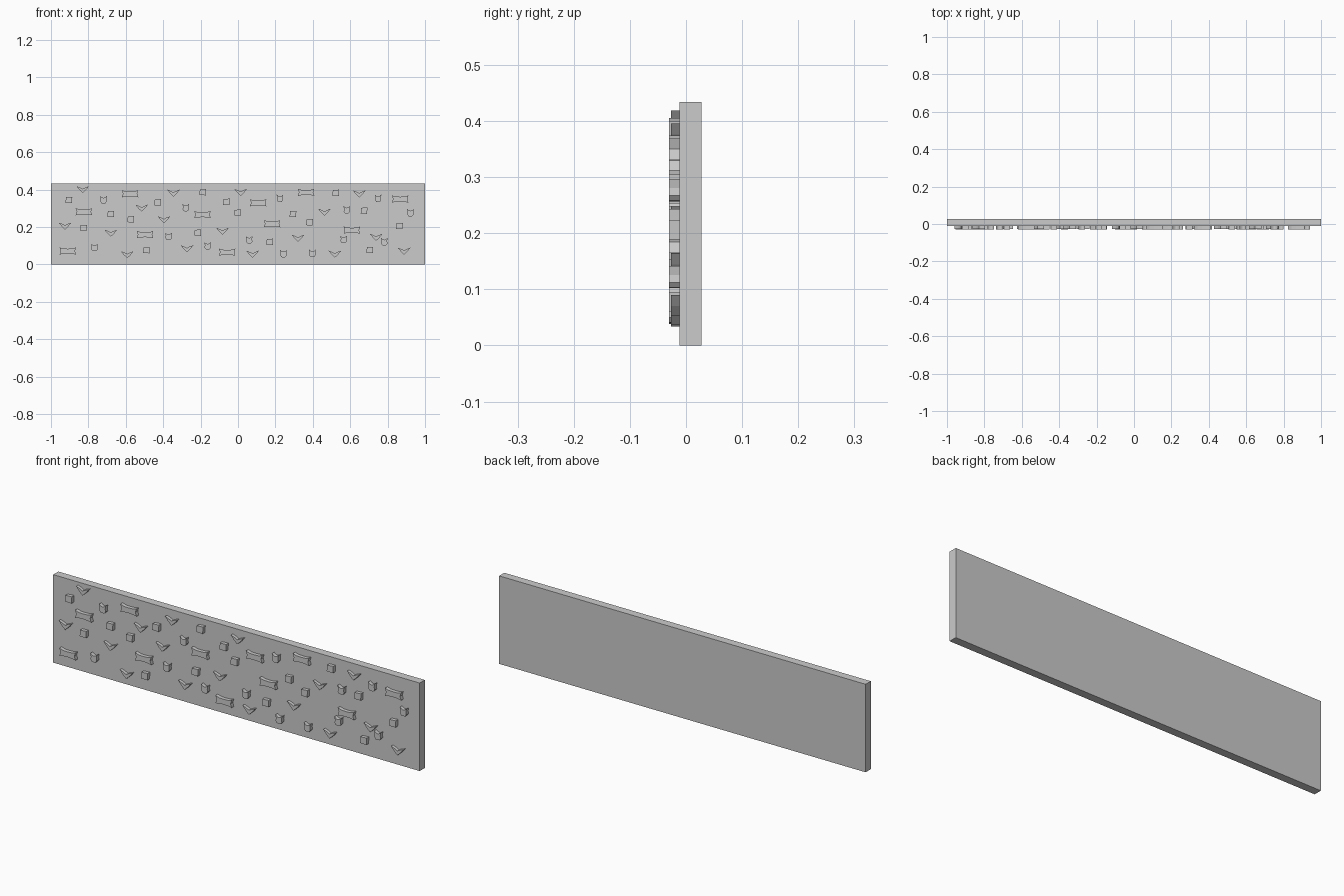
import bpy, bmesh

FACE_Y = -0.012   # front face of the slab


def make_object(name, bm):
    bmesh.ops.recalc_face_normals(bm, faces=bm.faces)
    mesh = bpy.data.meshes.new(name)
    bm.to_mesh(mesh)
    bm.free()
    obj = bpy.data.objects.new(name, mesh)
    bpy.context.collection.objects.link(obj)
    return obj


def box(name, x0, x1, y0, y1, z0, z1):
    bm = bmesh.new()
    bmesh.ops.create_cube(bm, size=1)
    for v in bm.verts:
        v.co = ((x0 + x1) / 2 + v.co.x * (x1 - x0),
                (y0 + y1) / 2 + v.co.y * (y1 - y0),
                (z0 + z1) / 2 + v.co.z * (z1 - z0))
    return make_object(name, bm)


def raised_studs(name, profile, places, front_y):
    """Extrude one outline from the slab face at every (x, z) place."""
    bm = bmesh.new()
    for cx, cz in places:
        front = [bm.verts.new((cx + x, front_y, cz + z)) for x, z in profile]
        back = [bm.verts.new((cx + x, FACE_Y, cz + z)) for x, z in profile]
        bm.faces.new(front)
        bm.faces.new(back[::-1])
        n = len(profile)
        for i in range(n):
            j = (i + 1) % n
            bm.faces.new((front[i], back[i], back[j], front[j]))
    return make_object(name, bm)


def mirrored(half):
    """Complete a right-half outline (top to bottom) across x = 0."""
    return half + [(-x, z) for x, z in reversed(half) if x > 0]


# Backing slab
box("slab", -1, 1, FACE_Y, 0.028, 0, 0.434)

# V-shaped studs
chevron = mirrored([(0, 0.001), (0.012, 0.008), (0.034, 0.016),
                    (0.018, -0.004), (0, -0.021)])
raised_studs("chevron_studs", chevron, [
    (-.83, .403), (-.925, .208), (-.68, .17), (-.515, .304), (-.345, .384),
    (-.396, .242), (-.592, .055), (-.273, .087), (.014, .388), (.078, .058),
    (-.083, .18), (.321, .143), (.462, .282), (.648, .38), (.518, .058),
    (.739, .148), (.888, .074)], -0.027)

# Wide pinched plates
plate = mirrored([(0, 0.012), (0.024, 0.013), (0.044, 0.019), (0.038, 0),
                  (0.044, -0.019), (0.024, -0.015), (0, -0.014)])
raised_studs("wide_studs", plate, [
    (-.577, .378), (-.824, .282), (-.91, .072), (-.497, .16), (-.19, .267),
    (.108, .33), (.364, .386), (.182, .218), (-.058, .066), (.609, .184),
    (.867, .35)], -0.03)

# Small square studs
square = [(-0.016, 0.015), (0.018, 0.017), (0.016, -0.017), (-0.018, -0.016)]
raised_studs("square_studs", square, [
    (-.904, .345), (-.825, .195), (-.68, .27), (-.429, .332), (-.573, .242),
    (-.49, .077), (-.188, .387), (-.215, .17), (-.062, .335), (-.002, .277),
    (.17, .121), (.294, .27), (.382, .226), (.523, .383), (.674, .288),
    (.705, .078), (.864, .206)], -0.03)

# Two-eared cup studs
cup = mirrored([(0, 0.010), (0.008, 0.012), (0.018, 0.020), (0.015, 0.004),
                (0.017, -0.010), (0.010, -0.019), (0, -0.020)])
raised_studs("cup_studs", cup, [
    (-.719, .346), (-.767, .091), (-.371, .15), (-.279, .304), (-.162, .1),
    (.06, .132), (.224, .354), (.243, .058), (.398, .06), (.582, .293),
    (.565, .134), (.782, .122), (.749, .354), (.922, .277)], -0.03)
